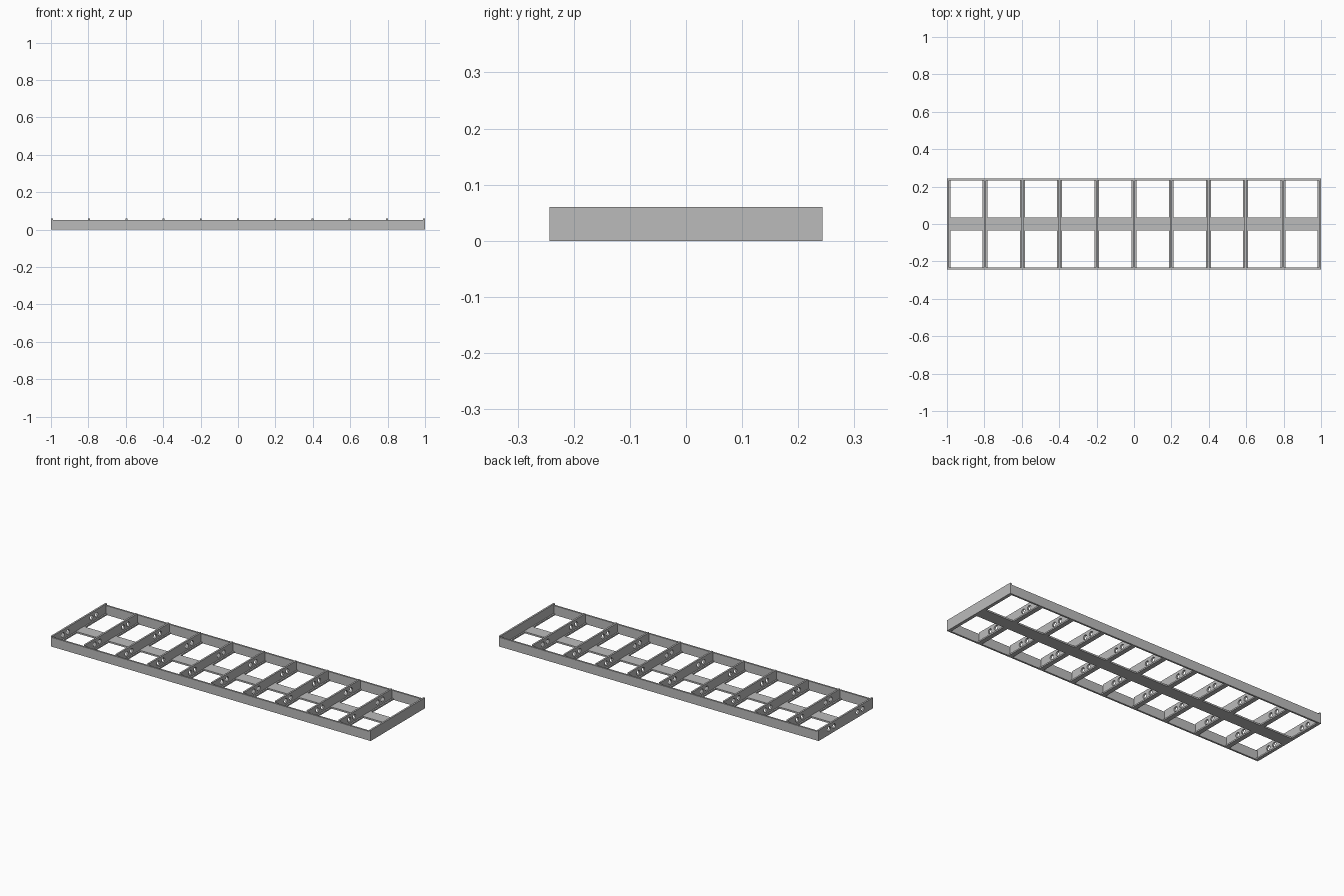
import bpy
import bmesh
from mathutils import Matrix

old = bpy.data.objects.get("Cube")
if old:
    bpy.data.objects.remove(old, do_unlink=True)

steel = bpy.data.materials.new("grey steel")
steel.use_nodes = True
GREY = (0.5, 0.5, 0.5, 1)
steel.diffuse_color = GREY
steel.node_tree.nodes["Principled BSDF"].inputs["Base Color"].default_value = GREY

HALF_L, HALF_W = 1.0, 0.243
BAR = 0.01          # plate thickness
RAIL_H, RIB_H = 0.052, 0.06
BAYS = 10


def make_object(name, bm):
    mesh = bpy.data.meshes.new(name)
    bm.to_mesh(mesh)
    bm.free()
    mesh.materials.append(steel)
    obj = bpy.data.objects.new(name, mesh)
    bpy.context.collection.objects.link(obj)
    return obj


def box(name, x, y, z):
    """Box from (min, max) ranges."""
    bm = bmesh.new()
    centre = [(a + b) / 2 for a, b in (x, y, z)]
    size = [b - a for a, b in (x, y, z)]
    bmesh.ops.create_cube(bm, size=1, matrix=Matrix.Translation(centre) @ Matrix.Diagonal((*size, 1)))
    return make_object(name, bm)


# Cutter for the paired holes in each half of a rib
bm = bmesh.new()
for side in (-1, 1):
    for y in (0.105, 0.15):
        place = Matrix.Translation((0, side * y, 0.032)) @ Matrix.Rotation(1.570796, 4, "Y")
        bmesh.ops.create_cone(bm, cap_ends=True, segments=20, radius1=0.013,
                              radius2=0.013, depth=3, matrix=place)
cutter = make_object("hole_cutter", bm)
cutter.hide_render = True
cutter.hide_viewport = True
cutter.display_type = "WIRE"

# Long side rails
for name, side in (("front_rail", -1), ("back_rail", 1)):
    y = sorted((side * HALF_W, side * (HALF_W - BAR)))
    box(name, (-HALF_L, HALF_L), y, (0, RAIL_H))

# Flat strip along the middle
box("centre_strip", (-HALF_L + BAR, HALF_L - BAR), (-0.036, 0.036), (0, 0.009))

# Cross ribs: upright webs on flat feet, the last one a solid end plate
inner = HALF_W - BAR
for i in range(BAYS + 1):
    x = (i / BAYS * 2 - 1) * (HALF_L - BAR / 2)
    end = i in (0, BAYS)
    reach = HALF_W if end else inner
    web = box(f"rib_web_{i}", (x - BAR / 2, x + BAR / 2), (-reach, reach), (0, RIB_H))
    if i < BAYS:
        cut = web.modifiers.new("holes", "BOOLEAN")
        cut.operation = "DIFFERENCE"
        cut.solver = "EXACT"
        cut.object = cutter
    foot_min = x if i == 0 else x - 0.013
    foot_max = x if i == BAYS else x + 0.013
    box(f"rib_foot_{i}", (foot_min, foot_max), (-inner, inner), (0, 0.008))
